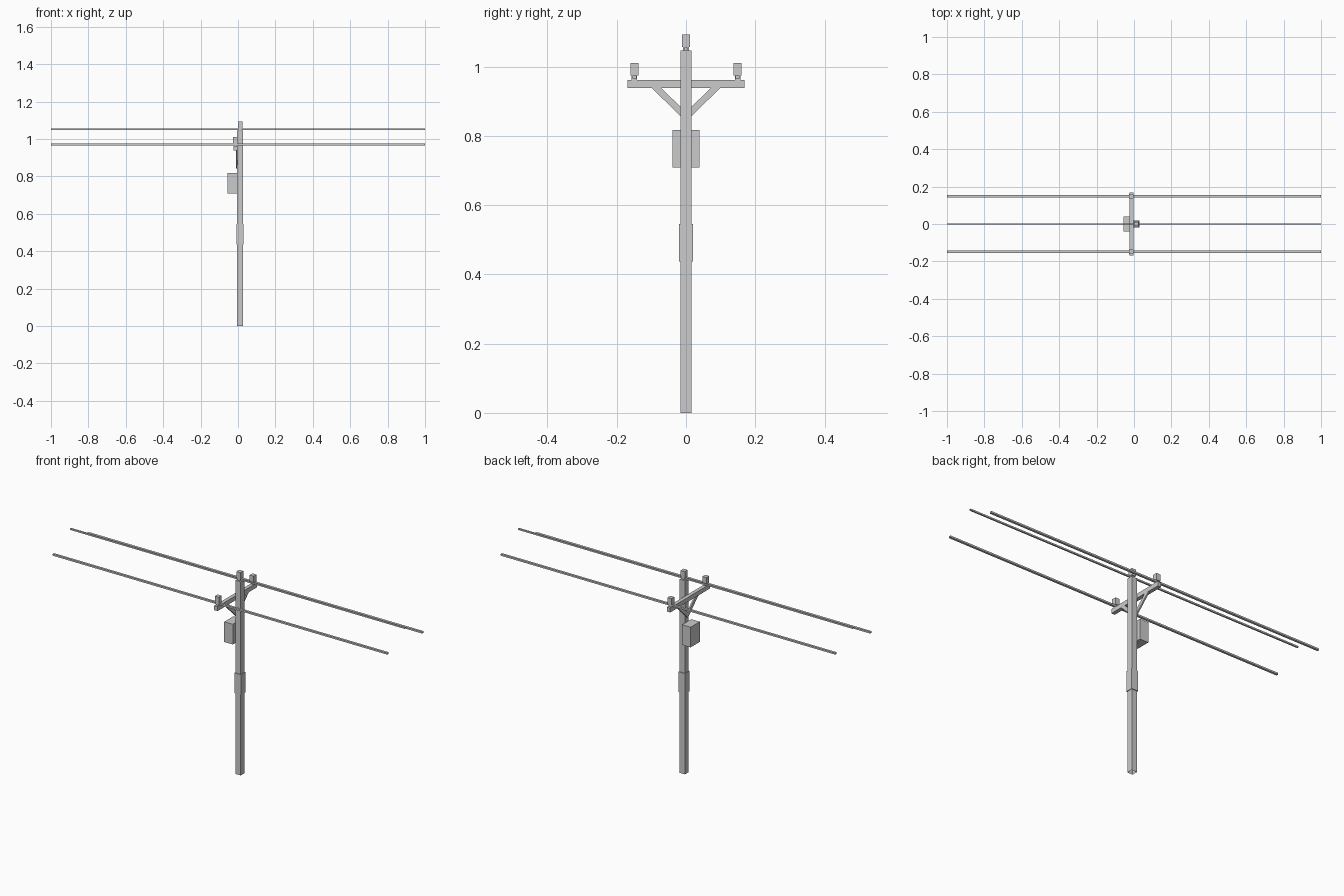
import bpy, bmesh
from mathutils import Vector

if "Cube" in bpy.data.objects:
    bpy.data.objects.remove(bpy.data.objects["Cube"])


def make_mesh(name, bm):
    bmesh.ops.recalc_face_normals(bm, faces=bm.faces)
    mesh = bpy.data.meshes.new(name)
    bm.to_mesh(mesh)
    bm.free()
    obj = bpy.data.objects.new(name, mesh)
    bpy.context.collection.objects.link(obj)
    return obj


def box(name, x, y, z, open_bottom=False):
    """Box from (min, max) ranges on each axis."""
    bm = bmesh.new()
    bmesh.ops.create_cube(bm, size=1)
    lo, hi = Vector((x[0], y[0], z[0])), Vector((x[1], y[1], z[1]))
    bmesh.ops.scale(bm, vec=hi - lo, verts=bm.verts)
    bmesh.ops.translate(bm, vec=(lo + hi) / 2, verts=bm.verts)
    obj_bottom = [f for f in bm.faces if f.calc_center_median().z < z[0] + 1e-5]
    if open_bottom:
        bmesh.ops.delete(bm, geom=obj_bottom, context='FACES_ONLY')
    return make_mesh(name, bm)


def centred_box(name, cx, cy, half_x, half_y, z, **kw):
    return box(name, (cx - half_x, cx + half_x), (cy - half_y, cy + half_y), z, **kw)


def insulator(name, cx, cy, z):
    # narrow neck under a wider cap
    centred_box(name + "_neck", cx, cy, 0.008, 0.008, (z, z + 0.012))
    centred_box(name + "_cap", cx, cy, 0.012, 0.012, (z + 0.012, z + 0.048))


def brace(name, side):
    # diagonal strut, flat profile in the y-z plane pushed out along x
    profile = [(0.0, 0.842), (0.101, 0.94), (0.074, 0.94), (0.0, 0.869)]
    bm = bmesh.new()
    face = bm.faces.new([bm.verts.new((-0.012, side * y, z)) for y, z in profile])
    out = bmesh.ops.extrude_face_region(bm, geom=[face])
    verts = [v for v in out["geom"] if isinstance(v, bmesh.types.BMVert)]
    bmesh.ops.translate(bm, vec=(0.008, 0, 0), verts=verts)
    if not face.is_valid or len(bm.faces) < 6:
        bm.faces.new([v for v in bm.verts if v not in verts])
    make_mesh(name, bm)


POLE_X, ARM_X, WIRE_Y = 0.011, -0.014, 0.149

# pole and its thicker sleeve
centred_box("pole", POLE_X, 0, 0.016, 0.016, (0, 1.046), open_bottom=True)
centred_box("pole_sleeve", POLE_X, 0, 0.0195, 0.0195, (0.437, 0.546))

# transformer box
box("transformer", (-0.055, -0.004), (-0.039, 0.039), (0.708, 0.817))

# crossarm
box("crossarm", (-0.024, -0.004), (-0.169, 0.169), (0.938, 0.962))

# top insulator and wire
insulator("top_insulator", POLE_X, 0, 1.045)
box("top_wire", (-1, 1), (-0.004, 0.004), (1.047, 1.055))

# mirrored braces, insulators and wires
for label, side in (("front", -1), ("back", 1)):
    brace(label + "_brace", side)
    insulator(label + "_insulator", ARM_X, side * WIRE_Y, 0.962)
    cy = side * WIRE_Y
    box(label + "_wire", (-1, 1), (cy - 0.006, cy + 0.006), (0.966, 0.975))
